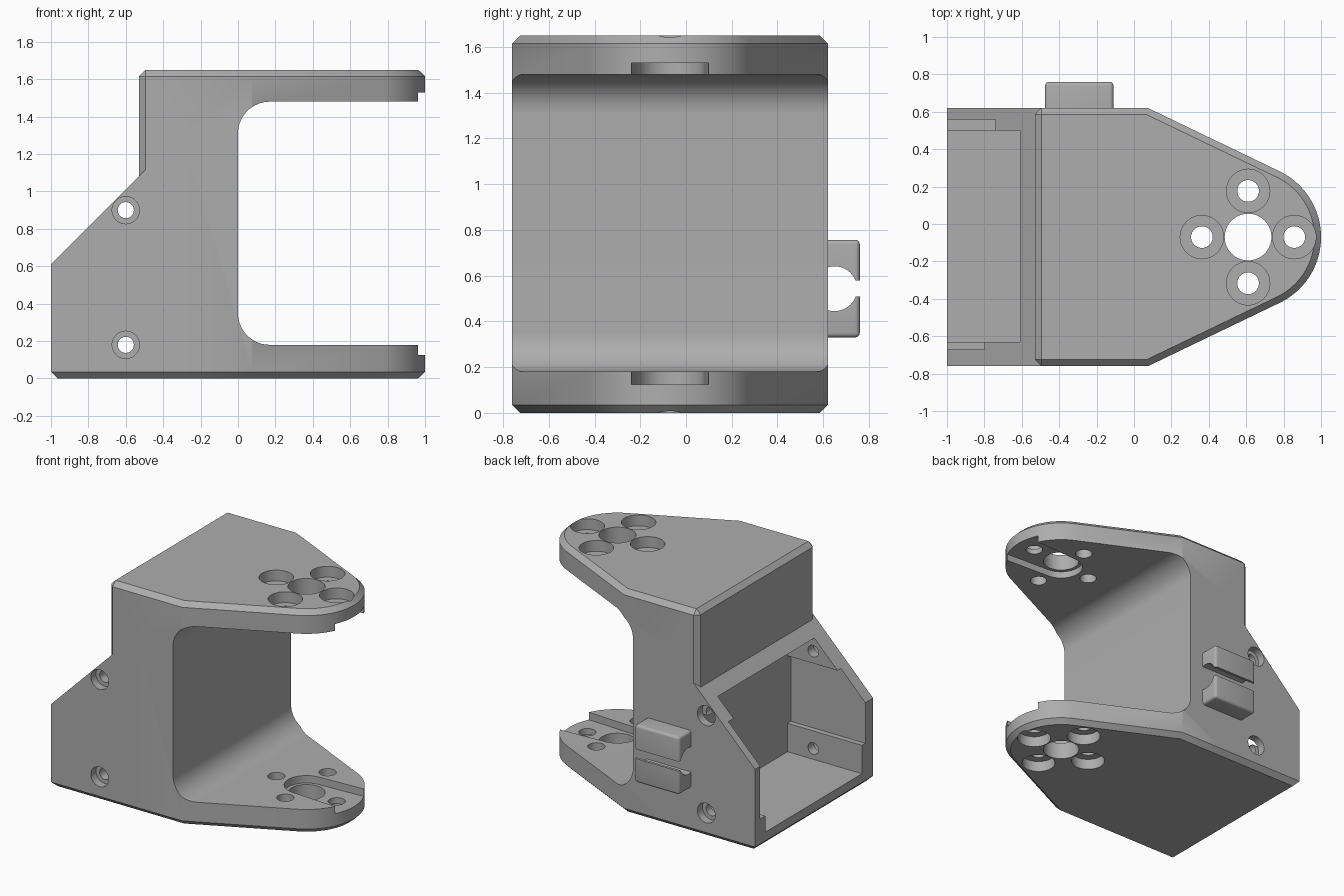
import bpy, bmesh
from math import sin, cos, pi, acos, atan2, hypot

if "Cube" in bpy.data.objects:
    bpy.data.objects.remove(bpy.data.objects["Cube"])

grey = bpy.data.materials.new("plain_grey")
grey.use_nodes = True
colour = (0.42, 0.42, 0.42, 1)
grey.diffuse_color = colour
grey.node_tree.nodes["Principled BSDF"].inputs["Base Color"].default_value = colour

MID, HALF, TOP = -0.07, 0.69, 1.65      # centre line, half width, height
HUB, TIP_R, CH = 0.61, 0.39, 0.035      # arm hub, tip radius, chamfer
FRONT, BACK = MID - HALF, MID + HALF


def prism(name, pts, axis, a, b, bevel=None, width=CH, segments=1):
    """Extrude a profile along an axis; bevel the edges picked by a rule."""
    place = {"x": lambda u, v, w: (w, u, v),
             "y": lambda u, v, w: (u, w, v),
             "z": lambda u, v, w: (u, v, w)}[axis]
    bm = bmesh.new()
    low = [bm.verts.new(place(u, v, a)) for u, v in pts]
    high = [bm.verts.new(place(u, v, b)) for u, v in pts]
    bm.faces.new(low)
    bm.faces.new(high)
    for i in range(len(pts)):
        j = (i + 1) % len(pts)
        bm.faces.new((low[i], low[j], high[j], high[i]))
    bmesh.ops.recalc_face_normals(bm, faces=bm.faces)
    if bevel:
        edges = [e for e in bm.edges if bevel(e.verts[0].co, e.verts[1].co)]
        bmesh.ops.bevel(bm, geom=edges, offset=width, segments=segments,
                        profile=0.5, affect="EDGES")
    mesh = bpy.data.meshes.new(name)
    bm.to_mesh(mesh)
    bm.free()
    mesh.materials.append(grey)
    obj = bpy.data.objects.new(name, mesh)
    bpy.context.collection.objects.link(obj)
    return obj


def rect(u0, u1, v0, v1):
    return [(u0, v0), (u1, v0), (u1, v1), (u0, v1)]


def arc(u, v, r, start, end, n):
    return [(u + r * cos(start + (end - start) * i / n),
             v + r * sin(start + (end - start) * i / n)) for i in range(n + 1)]


def cylinder(name, u, v, r, axis, a, b):
    return prism(name, arc(u, v, r, 0, 2 * pi, 40)[:-1], axis, a, b)


def combine(target, tool, operation="DIFFERENCE"):
    tool.hide_render = True
    mod = target.modifiers.new("combine", "BOOLEAN")
    mod.operation, mod.solver, mod.object = operation, "EXACT", tool
    bpy.context.view_layer.objects.active = target
    bpy.ops.object.modifier_apply(modifier=mod.name)
    bpy.data.objects.remove(tool)


# Main block: tapered plan with a rounded tip, chamfered above and below
shoulder, rear = 0.075, -0.53
spread = atan2(HALF, shoulder - HUB) - acos(TIP_R / hypot(shoulder - HUB, HALF))
plan = ([(rear, FRONT), (shoulder, FRONT)]
        + arc(HUB, MID, TIP_R, -spread, spread, 48)
        + [(shoulder, BACK), (rear, BACK)])


def block_edges(p, q):
    flat = abs(p.z - q.z) < 1e-4
    upright_rear = not flat and p.x < rear + 0.01
    return flat or upright_rear


body = prism("bracket_body", plan, "z", 0, TOP, block_edges)

# Sloped housing behind the main block
housing = prism("housing", [(-1, 0), (-0.3, 0), (-0.3, 1.31), (-1, 0.61)], "y", FRONT, BACK,
                lambda p, q: p.z < 0.01 and q.z < 0.01 and min(p.x, q.x) < -0.9)
combine(body, housing, "UNION")

# Wide gap between the two arms, with rounded inner corners
low, high, r = 0.18, 1.48, 0.17
gap = ([(1.3, low)] + arc(r, low + r, r, 1.5 * pi, pi, 16)
       + arc(r, high - r, r, pi, 0.5 * pi, 16) + [(1.3, high)])
combine(body, prism("gap_cutter", gap, "y", -1.2, 1.2))

# Housing cavity and its shallow side pockets
inner = -0.39
combine(body, prism("cavity_cutter", rect(-1.2, inner, 0.1, 1.0), "y", -0.63, 0.50))
combine(body, prism("left_pocket_cutter", rect(-1.2, inner, 0.22, 0.87), "y", 0.4, 0.56))
combine(body, prism("right_pocket_cutter", rect(-1.2, inner, 0.31, 0.81), "y", -0.67, -0.5))

# Countersunk side screw holes
for z in (0.18, 0.9):
    combine(body, cylinder("screw_cutter", -0.6, z, 0.043, "y", -1, 1))
    combine(body, cylinder("head_cutter", -0.6, z, 0.073, "y", -1, FRONT + 0.06))
    combine(body, cylinder("head_cutter", -0.6, z, 0.073, "y", BACK - 0.06, 1))

# Hub hole and four counterbored holes through both arms
combine(body, cylinder("hub_cutter", HUB, MID, 0.125, "z", -1, 2))
for i in range(4):
    x, y = HUB + 0.247 * cos(i * pi / 2), MID + 0.247 * sin(i * pi / 2)
    combine(body, cylinder("hole_cutter", x, y, 0.058, "z", -1, 2))
    combine(body, cylinder("bore_cutter", x, y, 0.116, "z", -1, 0.08))
    combine(body, cylinder("bore_cutter", x, y, 0.116, "z", TOP - 0.08, 2))

# Slots on the inner faces of the arms, running from hub to tip
slot = arc(HUB, MID, 0.15, 0.5 * pi, 1.5 * pi, 24) + [(1.1, MID - 0.175), (1.1, MID + 0.175)]
combine(body, prism("slot_cutter", slot, "z", 0.125, 0.4))
combine(body, prism("slot_cutter", slot, "z", 1.3, 1.53))

# Cable clip on the back: softened block with a round channel and a slit
clip = prism("cable_clip", rect(-0.475, -0.11, 0.33, 0.757), "y", BACK - 0.01, 0.76,
             lambda p, q: max(p.y, q.y) > 0.7, 0.02, 4)
combine(clip, cylinder("channel_cutter", 0.65, 0.543, 0.098, "x", -0.6, 0))
combine(clip, prism("slit_cutter", rect(0.65, 0.9, 0.508, 0.578), "x", -0.6, 0))
# Trim the part of the clip that sits inside the wall
combine(clip, prism("trim_cutter", rect(-0.6, 0, 0.2, 0.9), "y", 0.4, BACK))

for obj in (body, clip):
    bpy.ops.object.select_all(action="DESELECT")
    obj.select_set(True)
    bpy.context.view_layer.objects.active = obj
    bpy.ops.object.shade_smooth_by_angle(angle=pi / 6)
